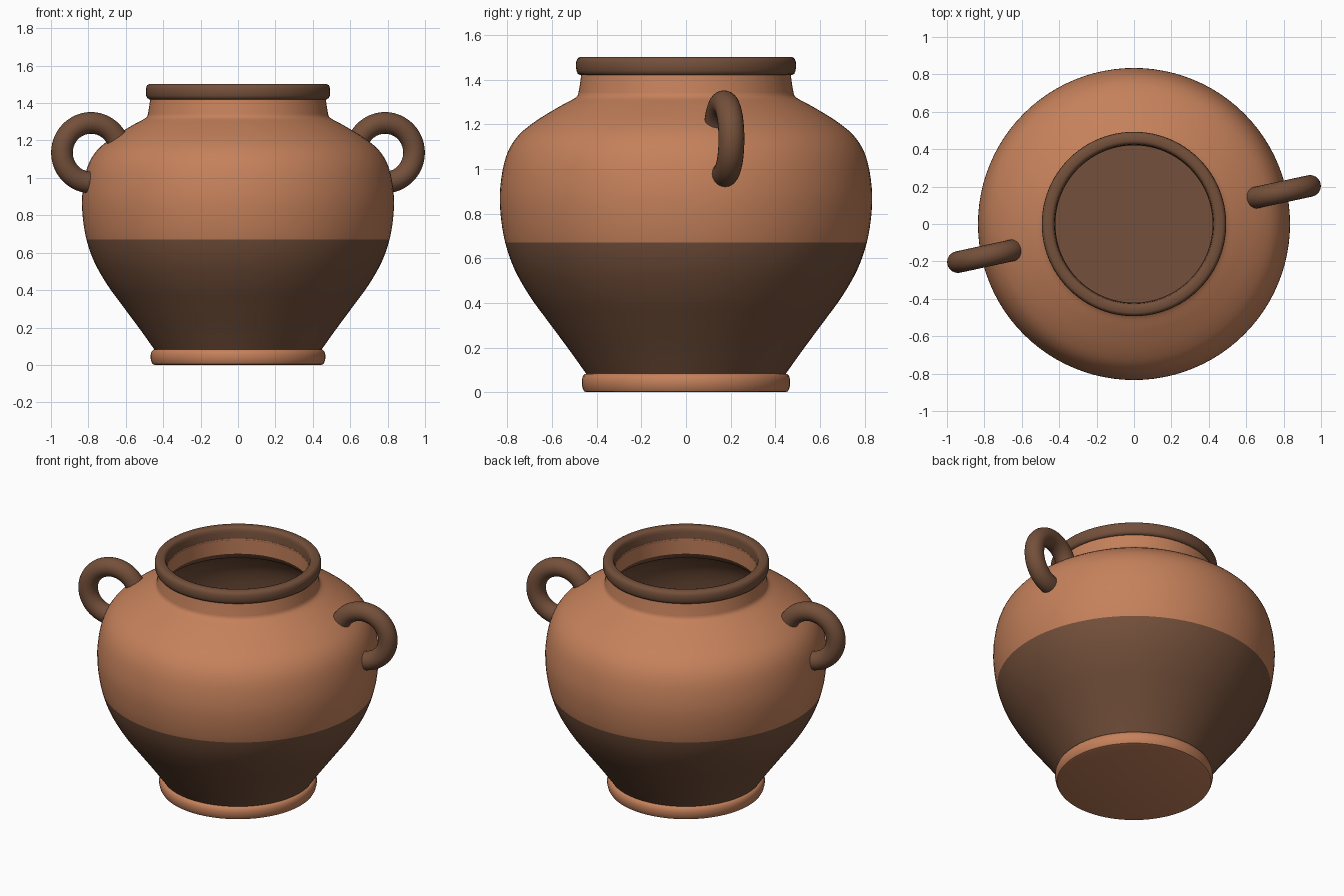
import bpy, bmesh, math

if "Cube" in bpy.data.objects:
    bpy.data.objects.remove(bpy.data.objects["Cube"])

SEG = 96


def material(name, rgb):
    m = bpy.data.materials.new(name)
    m.diffuse_color = (*rgb, 1)
    m.use_nodes = True
    m.node_tree.nodes["Principled BSDF"].inputs["Base Color"].default_value = m.diffuse_color
    return m


TAN = material("tan_clay", (0.56, 0.22, 0.105))
DARK = material("dark_clay", (0.175, 0.08, 0.043))


def skin(name, rings, mats, pick=None, caps=False):
    """Join successive closed rings of points into one smooth mesh."""
    bm = bmesh.new()
    rows = [[bm.verts.new(p) for p in ring] for ring in rings]
    n = len(rows[0])
    for a, b in zip(rows, rows[1:]):
        for i in range(n):
            j = (i + 1) % n
            f = bm.faces.new((a[i], a[j], b[j], b[i]))
            if pick:
                f.material_index = pick(f.calc_center_median().z)
    if caps:
        bm.faces.new(rows[0])
        bm.faces.new(rows[-1])
    bmesh.ops.remove_doubles(bm, verts=bm.verts, dist=1e-5)
    if caps:
        bmesh.ops.recalc_face_normals(bm, faces=bm.faces)
    me = bpy.data.meshes.new(name)
    bm.to_mesh(me)
    bm.free()
    for m in mats:
        me.materials.append(m)
    me.polygons.foreach_set("use_smooth", [True] * len(me.polygons))
    me.set_sharp_from_angle(angle=math.radians(40))
    ob = bpy.data.objects.new(name, me)
    bpy.context.collection.objects.link(ob)
    return ob


def lathe(name, profile, mats, pick=None):
    ts = [2 * math.pi * i / SEG for i in range(SEG)]
    rings = [[(r * math.cos(t), r * math.sin(t), z) for t in ts] for r, z in profile]
    return skin(name, rings, mats, pick)


def smooth(pts, steps=4):
    """Catmull-Rom curve through the profile points."""
    p = [pts[0]] + pts + [pts[-1]]
    out = []
    for a, b, c, d in zip(p, p[1:], p[2:], p[3:]):
        for s in range(steps):
            t = s / steps
            out.append(tuple(0.5 * (2 * b[k] + (c[k] - a[k]) * t
                       + (2 * a[k] - 5 * b[k] + 4 * c[k] - d[k]) * t * t
                       + (3 * b[k] - a[k] - 3 * c[k] + d[k]) * t ** 3) for k in (0, 1)))
    return out + [pts[-1]]


# foot: rounded disc under the body
lathe("foot", [(0, 0), (0.445, 0), (0.456, 0.004), (0.462, 0.015), (0.467, 0.035),
               (0.467, 0.055), (0.462, 0.072), (0.452, 0.082), (0.435, 0.085)], [TAN])

# body: dark below the band line, tan above
body = [(0.442, 0.075), (0.52, 0.185), (0.62, 0.32), (0.70, 0.43), (0.768, 0.55),
        (0.81, 0.67), (0.831, 0.80), (0.832, 0.92), (0.808, 1.05), (0.76, 1.14),
        (0.68, 1.21), (0.57, 1.278), (0.497, 1.318), (0.482, 1.34)]
lathe("body", smooth(body), [DARK, TAN], lambda z: 0 if z < 0.67 else 1)

# neck: outer wall and inner wall
lathe("neck", [(0.482, 1.34), (0.476, 1.375), (0.468, 1.43), (0.42, 1.43), (0.422, 1.33)], [TAN])

# rim: rounded lip
lathe("rim", [(0.42, 1.42), (0.474, 1.42), (0.485, 1.426), (0.491, 1.44), (0.493, 1.46),
              (0.492, 1.48), (0.486, 1.495), (0.475, 1.502), (0.445, 1.502), (0.434, 1.498),
              (0.427, 1.488), (0.424, 1.47), (0.42, 1.42)], [DARK])

# interior: hollow inside of the body, down to the floor
inner = [(r - 0.05, z) for r, z in reversed(body[1:-2])]
lathe("interior", smooth([(0.422, 1.33), (0.45, 1.29)] + inner) + [(0.42, 0.12), (0, 0.12)], [DARK])

# handles: partial rings standing radially on the shoulder
RC, ZC, R, TUBE = 0.804, 1.135, 0.159, 0.058
for name, turn in (("handle_right", 0.213), ("handle_left", 0.213 + math.pi)):
    rings = []
    for i in range(41):
        a = math.radians(-92 + 246 * i / 40)
        ring = []
        for k in range(24):
            b = 2 * math.pi * k / 24
            d = R + TUBE * math.cos(b)
            x, y = RC + d * math.cos(a), TUBE * math.sin(b)
            ring.append((x * math.cos(turn) - y * math.sin(turn),
                         x * math.sin(turn) + y * math.cos(turn),
                         ZC + d * math.sin(a)))
        rings.append(ring)
    skin(name, rings, [DARK], caps=True)
